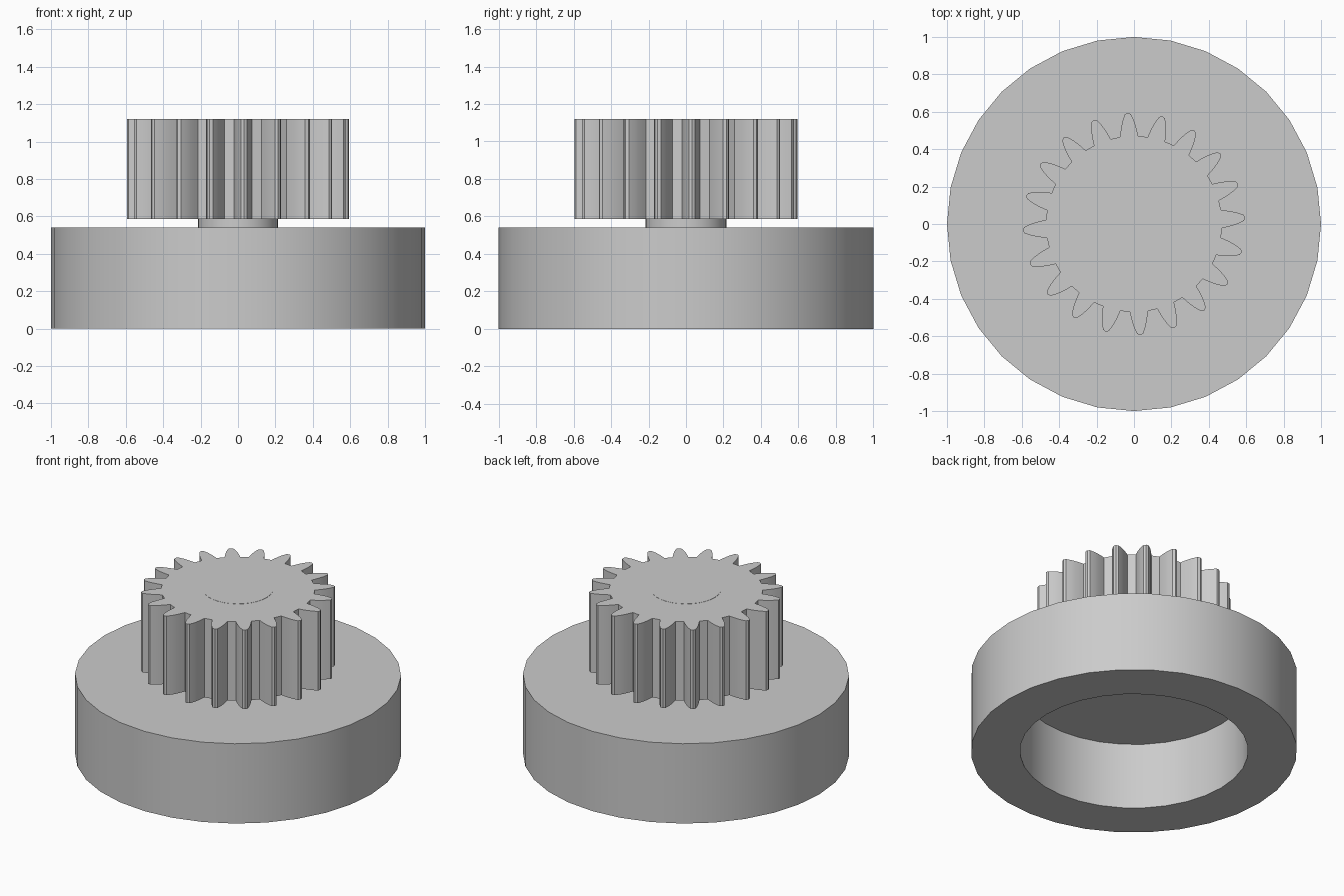
import bpy
import bmesh
from math import atan2, cos, hypot, pi, radians, sin

cube = bpy.data.objects.get("Cube")
if cube:
    bpy.data.objects.remove(cube, do_unlink=True)

grey = bpy.data.materials.new("plain grey")
grey.use_nodes = True
grey.diffuse_color = (0.6, 0.6, 0.6, 1)
grey.node_tree.nodes["Principled BSDF"].inputs["Base Color"].default_value = (0.6, 0.6, 0.6, 1)


def loft(name, rings):
    """Join equal-length closed rings of points and cap the first and last."""
    bm = bmesh.new()
    loops = [[bm.verts.new(p) for p in ring] for ring in rings]
    n = len(loops[0])
    for low, high in zip(loops, loops[1:]):
        for i in range(n):
            j = (i + 1) % n
            bm.faces.new((low[i], low[j], high[j], high[i]))
    bm.faces.new(loops[0][::-1])
    bm.faces.new(loops[-1])
    bmesh.ops.recalc_face_normals(bm, faces=bm.faces)
    mesh = bpy.data.meshes.new(name)
    bm.to_mesh(mesh)
    bm.free()
    mesh.materials.append(grey)
    obj = bpy.data.objects.new(name, mesh)
    bpy.context.collection.objects.link(obj)
    bpy.ops.object.select_all(action='DESELECT')
    obj.select_set(True)
    bpy.context.view_layer.objects.active = obj
    bpy.ops.object.shade_smooth_by_angle(angle=radians(30))
    return obj


def circle(radius, z, sides=32):
    return [(radius * cos(2 * pi * i / sides), radius * sin(2 * pi * i / sides), z)
            for i in range(sides)]


# Hollow drum: inner ceiling, inner wall, rim, outer wall, closed top
loft("base_drum", [circle(0.70, 0.45), circle(0.70, 0),
                   circle(1, 0), circle(1, 0.54)])

# Shaft from the drum through the gear
loft("shaft", [circle(0.215, 0.5), circle(0.215, 1.121)])

# Gear outline: half a tooth as (distance out, half width), mirrored
TEETH = 20
OFFSET = radians(3.2)
flank = [(0.468, 0.048), (0.495, 0.044), (0.525, 0.038), (0.555, 0.030), (0.588, 0.016)]
tooth = [(r, -w) for r, w in flank] + [(0.595, 0)] + [(r, w) for r, w in reversed(flank)]
outline = []
for t in range(TEETH):
    turn = OFFSET + 2 * pi * t / TEETH
    for r, w in tooth:
        a, d = turn + atan2(w, r), hypot(r, w)
        outline.append((d * cos(a), d * sin(a)))
loft("gear", [[(x, y, z) for x, y in outline] for z in (0.585, 1.12)])
